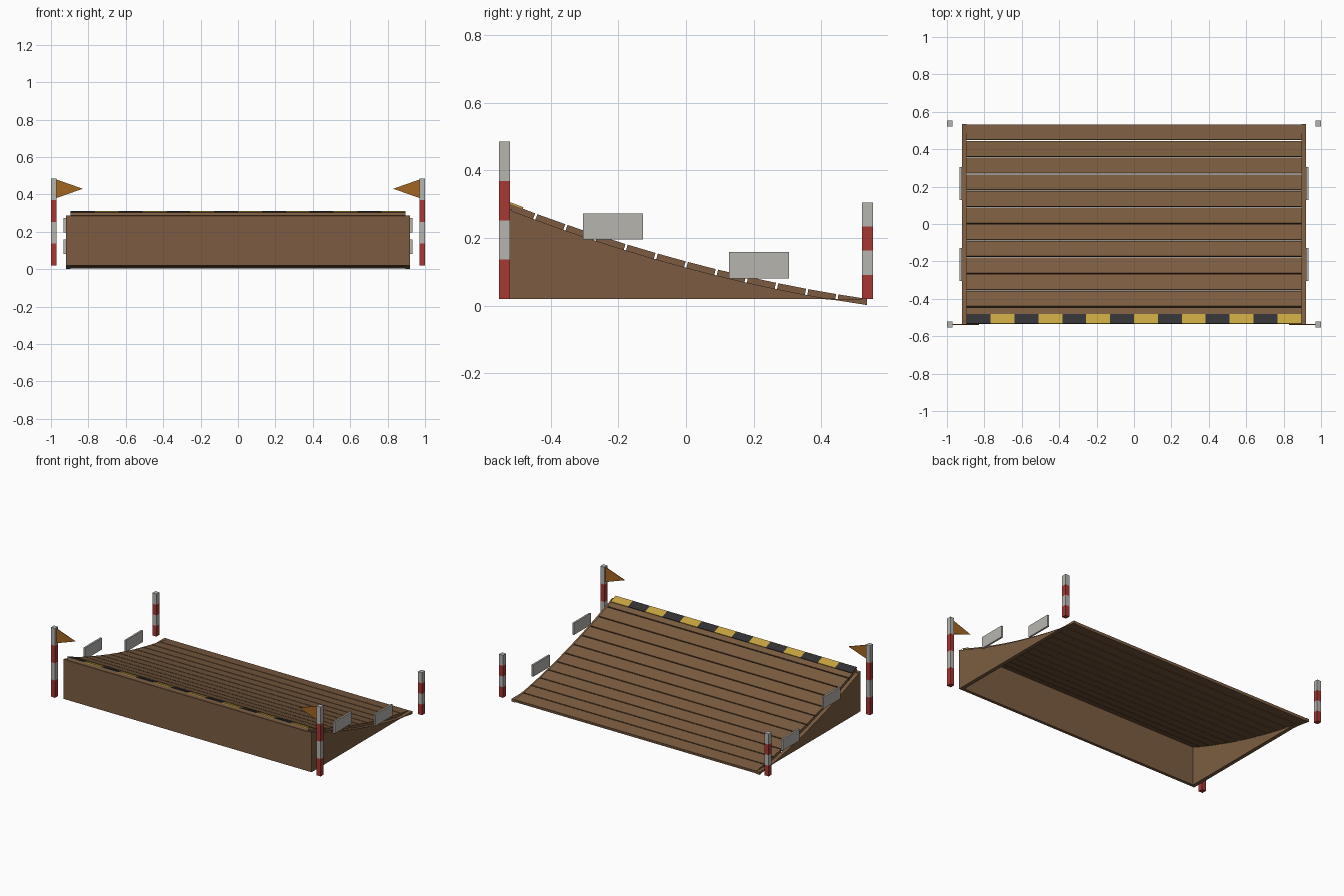
import bpy
import bmesh
import math
from mathutils import Matrix, Vector

cube = bpy.data.objects.get("Cube")
if cube:
    bpy.data.objects.remove(cube, do_unlink=True)


def material(name, rgb):
    m = bpy.data.materials.new(name)
    m.use_nodes = True
    m.diffuse_color = (*rgb, 1)
    m.node_tree.nodes["Principled BSDF"].inputs["Base Color"].default_value = (*rgb, 1)
    return m


WOOD = material("brown wood", (0.2, 0.108, 0.052))
RED = material("pole red", (0.38, 0.04, 0.033))
WHITE = material("pale grey", (0.47, 0.46, 0.43))
YELLOW = material("warning yellow", (0.56, 0.37, 0.05))
BLACK = material("warning black", (0.032, 0.032, 0.035))
ORANGE = material("flag orange", (0.36, 0.13, 0.015))

HALF_LEN = 0.535
HALF_DECK = 0.895
HALF_WIDTH = 0.92
THICK = 0.018
BASE = 0.02
PLANKS = 12
GAP = 0.007


def deck_z(y):
    """Height of the middle of the curved deck."""
    t = (HALF_LEN - y) / (2 * HALF_LEN)
    return 0.011 + 0.156 * t + 0.13 * t * t


def finish(name, bm, mats):
    bmesh.ops.recalc_face_normals(bm, faces=bm.faces[:])
    mesh = bpy.data.meshes.new(name)
    bm.to_mesh(mesh)
    bm.free()
    for m in mats:
        mesh.materials.append(m)
    ob = bpy.data.objects.new(name, mesh)
    bpy.context.collection.objects.link(ob)
    return ob


def add_box(bm, centre, size, tilt=0.0, index=0):
    mat = (Matrix.Translation(centre) @ Matrix.Rotation(tilt, 4, "X")
           @ Matrix.Diagonal((*size, 1)))
    verts = bmesh.ops.create_cube(bm, size=1, matrix=mat)["verts"]
    for f in {f for v in verts for f in v.link_faces}:
        f.material_index = index


def box(name, centre, size, mat):
    bm = bmesh.new()
    add_box(bm, centre, size)
    return finish(name, bm, [mat])


# Deck planks, each laid along a chord of the curve
pitch = 2 * HALF_LEN / PLANKS
for i in range(PLANKS):
    y0 = -HALF_LEN + i * pitch
    y1 = y0 + pitch
    z0, z1 = deck_z(y0), deck_z(y1)
    bm = bmesh.new()
    add_box(bm, ((0, (y0 + y1) / 2, (z0 + z1) / 2)),
            (2 * HALF_DECK, math.hypot(pitch, z1 - z0) - GAP, THICK),
            math.atan2(z1 - z0, pitch))
    finish(f"deck_plank_{i + 1}", bm, [WOOD])

# Curved side panels under the deck edges
for side, s in (("left", 1), ("right", -1)):
    bm = bmesh.new()
    rows = []
    for i in range(2 * PLANKS + 1):
        y = -HALF_LEN + i * pitch / 2
        top = deck_z(y) - THICK / 2
        rows.append([bm.verts.new((s * HALF_DECK, y, z))
                     for z in (min(BASE, top), max(BASE, top))])
    faces = [bm.faces.new((a[0], b[0], b[1], a[1])) for a, b in zip(rows, rows[1:])]
    new = bmesh.ops.extrude_face_region(bm, geom=faces, use_keep_orig=True)["geom"]
    bmesh.ops.translate(bm, vec=Vector((s * (HALF_WIDTH - HALF_DECK), 0, 0)),
                        verts=[g for g in new if isinstance(g, bmesh.types.BMVert)])
    finish(f"{side}_side_panel", bm, [WOOD])

# Tall front panel
front_top = deck_z(-HALF_LEN) - THICK / 2 - 0.004
box("front_panel", (0, -HALF_LEN + 0.01, (BASE + front_top) / 2),
    (2 * HALF_WIDTH, 0.02, front_top - BASE), WOOD)

# Warning stripe along the high edge
STRIPES = 14
y0, y1 = -HALF_LEN, -0.48
slope = math.atan2(deck_z(y0 + pitch) - deck_z(y0), pitch)
mid = (y0 + y1) / 2
mid_z = deck_z(y0) + math.tan(slope) * (mid - y0) + THICK / 2 + 0.003
width = 2 * HALF_DECK / STRIPES
bm = bmesh.new()
for i in range(STRIPES):
    add_box(bm, (-HALF_DECK + (i + 0.5) * width, mid, mid_z),
            (width, y1 - y0, 0.005), slope, i % 2)
finish("warning_stripe", bm, [BLACK, YELLOW])

# Marker poles with alternating bands, flags and side plates
for side, s in (("left", 1), ("right", -1)):
    for end, y, top in (("front", -0.537, 0.485), ("rear", 0.537, 0.305)):
        bm = bmesh.new()
        band = (top - BASE) / 4
        for i in range(4):
            add_box(bm, (s * 0.985, y, BASE + (i + 0.5) * band),
                    (0.03, 0.032, band), 0, i % 2)
        finish(f"{end}_{side}_pole", bm, [RED, WHITE])

    # Pennant pointing inwards
    bm = bmesh.new()
    tri = [bm.verts.new((s * x, -0.539, z))
           for x, z in ((0.972, 0.48), (0.972, 0.38), (0.83, 0.43))]
    face = bm.faces.new(tri)
    new = bmesh.ops.extrude_face_region(bm, geom=[face], use_keep_orig=True)["geom"]
    bmesh.ops.translate(bm, vec=Vector((0, 0.004, 0)),
                        verts=[g for g in new if isinstance(g, bmesh.types.BMVert)])
    finish(f"{side}_flag", bm, [ORANGE])

    # Flat plates fixed to the sides
    for end, y, z in (("front", -0.216, 0.234), ("rear", 0.216, 0.119)):
        box(f"{end}_{side}_plate", (s * 0.926, y, z), (0.012, 0.178, 0.078), WHITE)
